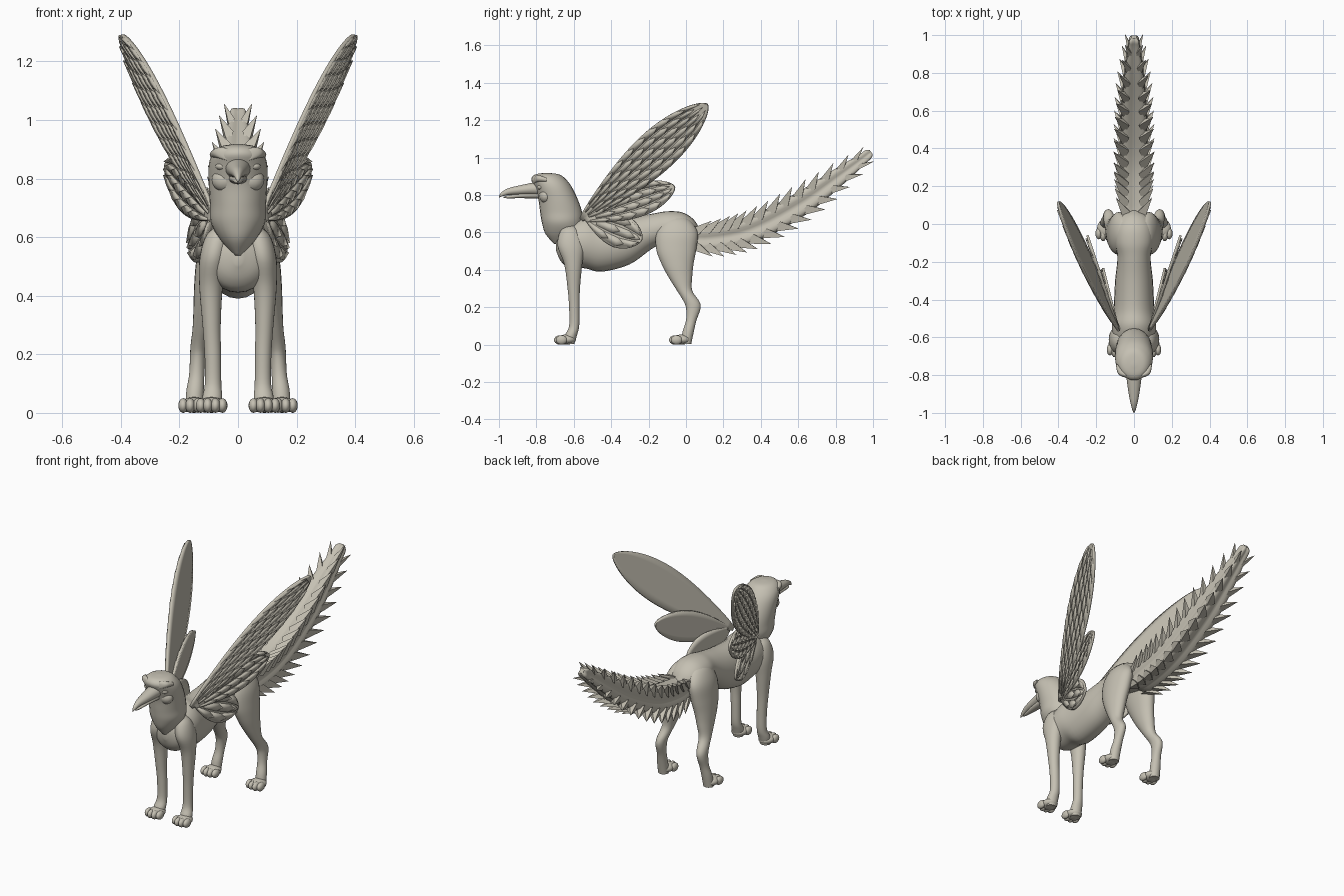
import bpy, bmesh, math
from mathutils import Vector

old = bpy.data.objects.get("Cube")
if old:
    bpy.data.objects.remove(old)

stone = bpy.data.materials.new("warm_grey_stone")
stone.use_nodes = True
COLOUR = (0.56, 0.53, 0.45, 1)
stone.diffuse_color = COLOUR
stone.node_tree.nodes["Principled BSDF"].inputs["Base Color"].default_value = COLOUR
UPRIGHT = math.pi / 2      # ring tilt for limbs that run vertically


def finish(name, bm, mirror=False, thickness=0, angle=50):
    """Turn a bmesh into a shaded object, optionally thickened and mirrored."""
    bmesh.ops.recalc_face_normals(bm, faces=bm.faces)
    mesh = bpy.data.meshes.new(name)
    bm.to_mesh(mesh)
    bm.free()
    mesh.materials.append(stone)
    ob = bpy.data.objects.new(name, mesh)
    bpy.context.collection.objects.link(ob)
    bpy.ops.object.select_all(action="DESELECT")
    ob.select_set(True)
    bpy.context.view_layer.objects.active = ob
    bpy.ops.object.shade_smooth_by_angle(angle=math.radians(angle))
    if thickness:
        solid = ob.modifiers.new("Thickness", "SOLIDIFY")
        solid.thickness = thickness
        solid.offset = 0
    if mirror:
        ob.modifiers.new("Mirror", "MIRROR")
    return ob


def spline(keys, steps=5):
    """Smoothly interpolate rows of numbers."""
    out = []
    for i in range(len(keys) - 1):
        a, b, c, d = (Vector(keys[min(max(k, 0), len(keys) - 1)]) for k in range(i - 1, i + 3))
        for s in range(steps):
            t = s / steps
            out.append(b + (c - a) * (t / 2) + (a * 2 - b * 5 + c * 4 - d) * (t * t / 2)
                       + (b * 3 - a - c * 3 + d) * (t ** 3 / 2))
    return out + [Vector(keys[-1])]


def loft(name, keys, tilt=None, lobe=0, sides=24, mirror=False):
    """Skin rings of (x, y, z, half width, half depth[, tilt])."""
    bm = bmesh.new()
    previous = None
    for ring in spline(keys):
        x, y, z, a, b = ring[:5]
        lean = ring[5] if tilt is None else tilt
        v = Vector((0, math.sin(lean), math.cos(lean)))
        verts = []
        for k in range(sides):
            th = math.tau * k / sides
            f = 1 - lobe - lobe * math.cos(4 * th)
            verts.append(bm.verts.new(Vector((x + a * f * math.cos(th), y, z)) + v * (b * f * math.sin(th))))
        if previous:
            for k in range(sides):
                n = (k + 1) % sides
                bm.faces.new((previous[k], previous[n], verts[n], verts[k]))
        else:
            bm.faces.new(verts)
        previous = verts
    bm.faces.new(previous)
    return finish(name, bm, mirror)


def blobs(name, items):
    """Mirrored ellipsoids given as (centre, radii)."""
    bm = bmesh.new()
    for centre, radii in items:
        new = bmesh.ops.create_uvsphere(bm, u_segments=16, v_segments=10, radius=1)["verts"]
        for v in new:
            v.co = Vector(centre) + v.co * Vector(radii)
    return finish(name, bm, True)


# Torso and neck
loft("torso", [(0, -.695, .535, .015, .03), (0, -.672, .525, .075, .075), (0, -.63, .53, .108, .115),
               (0, -.54, .545, .116, .137), (0, -.45, .53, .108, .14), (0, -.3, .555, .1, .125),
               (0, -.18, .607, .088, .093), (0, -.1, .63, .1, .083), (0, -.02, .62, .1, .087),
               (0, .04, .60, .075, .07), (0, .075, .59, .02, .025)], 0)
loft("neck_and_head", [(0, -.69, .538, .01, .014), (0, -.66, .59, .06, .09), (0, -.662, .65, .093, .108),
                       (0, -.668, .71, .096, .112), (0, -.685, .78, .1, .105), (0, -.712, .845, .1, .1),
                       (0, -.735, .885, .087, .092), (0, -.742, .91, .058, .064), (0, -.745, .918, .01, .01)],
     UPRIGHT)

# Face
loft("upper_beak", [(0, -.77, .835, .045, .04), (0, -.83, .832, .038, .032), (0, -.9, .825, .028, .024),
                    (0, -.95, .818, .018, .018), (0, -.985, .804, .009, .012), (0, -1, .79, .002, .004)], 0)
loft("lower_beak", [(0, -.77, .8, .032, .02), (0, -.88, .796, .022, .013),
                    (0, -.95, .79, .012, .008), (0, -.975, .788, .003, .003)], 0)
loft("brow", [(.004, -.81, .868, .006, .01), (.03, -.812, .878, .018, .017),
              (.06, -.793, .888, .024, .019), (.09, -.745, .882, .006, .01)], 0, mirror=True)
blobs("eye", [((.055, -.776, .842), (.022, .02, .014))])
blobs("cheek", [((.045, -.75, .795), (.045, .035, .04))])

# Legs
loft("front_leg", [(.045, -.62, .645, .01, .015), (.066, -.62, .61, .04, .05), (.083, -.615, .53, .048, .072),
                   (.092, -.603, .43, .04, .048),
                   (.09, -.6, .3, .031, .033), (.086, -.597, .2, .028, .028), (.085, -.598, .1, .028, .027),
                   (.088, -.615, .05, .034, .032), (.09, -.625, .003, .03, .028)], UPRIGHT, mirror=True)
loft("hind_leg", [(.04, -.05, .69, .01, .02), (.055, -.05, .665, .04, .07), (.075, -.048, .6, .055, .11),
                  (.088, -.052, .51, .056, .107),
                  (.1, -.045, .43, .05, .085), (.11, -.03, .36, .042, .063), (.122, -.008, .29, .033, .041),
                  (.133, .03, .23, .029, .042), (.137, .039, .19, .027, .038), (.141, .028, .13, .026, .028),
                  (.147, .012, .07, .03, .03), (.15, 0, .003, .03, .028)], UPRIGHT, mirror=True)
for name, x, y in (("front_paw", .09, -.64), ("hind_paw", .15, -.025)):
    pads = [((x, y, .027), (.046, .052, .027))]
    for off in (-.037, -.013, .013, .037):
        pads.append(((x + off, y - .04 + abs(off) * .4, .025), (.017, .031, .025)))
    blobs(name, pads)

# Tail with four grooved ridges
tail_keys = [(0, 0, .585, .06, .06, 0), (0, .1, .565, .085, .085, -.05), (0, .34, .61, .092, .086, -.35),
             (0, .61, .75, .084, .08, -.57), (0, .82, .9, .06, .058, -.62), (0, .94, .99, .038, .038, -.65),
             (0, .975, 1.018, .033, .033, -.65), (0, .99, 1.03, .018, .018, -.65)]
loft("tail", tail_keys, lobe=.17, sides=32)

# Broad thorns swept back along each ridge
bm = bmesh.new()
path = spline(tail_keys, 20)
gap = 0
for here, there in zip(path, path[1:]):
    gap += (there - here).length
    if here[1] < .06 or gap < .085 or here[1] > .94:
        continue
    gap = 0
    x, y, z, a, b, lean = here
    along = Vector((0, math.cos(lean), -math.sin(lean)))
    up = Vector((0, math.sin(lean), math.cos(lean)))
    for sx in (-1, 1):
        for su in (-1, 1):
            radial = (Vector((sx, 0, 0)) + up * su).normalized()
            side = along.cross(radial)
            crest = Vector((x, y, z)) + radial * (a * .82)
            base = [bm.verts.new(crest + o) for o in
                    (along * -.07, side * a * .42, along * .025, side * a * -.42)]
            apex = bm.verts.new(crest + radial * (a * .85) + along * .07)
            bm.faces.new(base)
            for k in range(4):
                bm.faces.new((base[k], base[(k + 1) % 4], apex))
finish("tail_thorns", bm, angle=25)


def wing(name, root, tip, half, x0, slope, flare, rows, columns):
    """Thin rounded blade with overlapping feathers on its outer face."""
    bm = bmesh.new()
    root, tip = Vector(root), Vector(tip)
    axis = tip - root
    across = Vector((-axis.y, axis.x)).normalized()
    out = Vector((1, -slope, -flare)).normalized()

    def point(t, s, lift=0):
        w = half * max(math.sin(math.pi * min(t, 1) ** 1.4), 0) ** .6 + .012 * (1 - t)
        p = root + axis * t + across * (s * w)
        x = x0 + slope * (p.x - root.x) + flare * (p.y - root.y)
        return bm.verts.new(Vector((x, p.x, p.y)) + out * lift)

    n, m = 32, 6
    grid = [[point(1 - (1 - i / n) ** 1.6, 2 * j / m - 1) for j in range(m + 1)] for i in range(n + 1)]
    for i in range(n):
        for j in range(m):
            bm.faces.new((grid[i][j], grid[i][j + 1], grid[i + 1][j + 1], grid[i + 1][j]))
    bmesh.ops.remove_doubles(bm, verts=bm.verts, dist=.0004)
    length, ds = 1.25 / rows, .8 / columns
    for i in range(rows):
        for j in range(columns):
            t = .05 + .83 * (i + .5 * (j % 2)) / rows
            s = (2 * j + 1) / columns - 1
            e = min(t + length, .97)
            mid = t + (e - t) * .7
            bm.faces.new((point(t, s - ds, .002), point(mid, s - ds, .005), point(e, s, .009),
                          point(mid, s + ds, .005), point(t, s + ds, .002)))
    finish(name, bm, True, .013, 30)


# Wings, three layers per side
wing("main_wing", (-.56, .67), (.115, 1.285), .108, .08, .25, .25, 9, 6)
wing("middle_wing", (-.54, .67), (-.06, .845), .084, .088, .33, 0, 6, 4)
wing("lower_wing", (-.53, .675), (-.235, .56), .085, .09, .25, 0, 3, 3)
